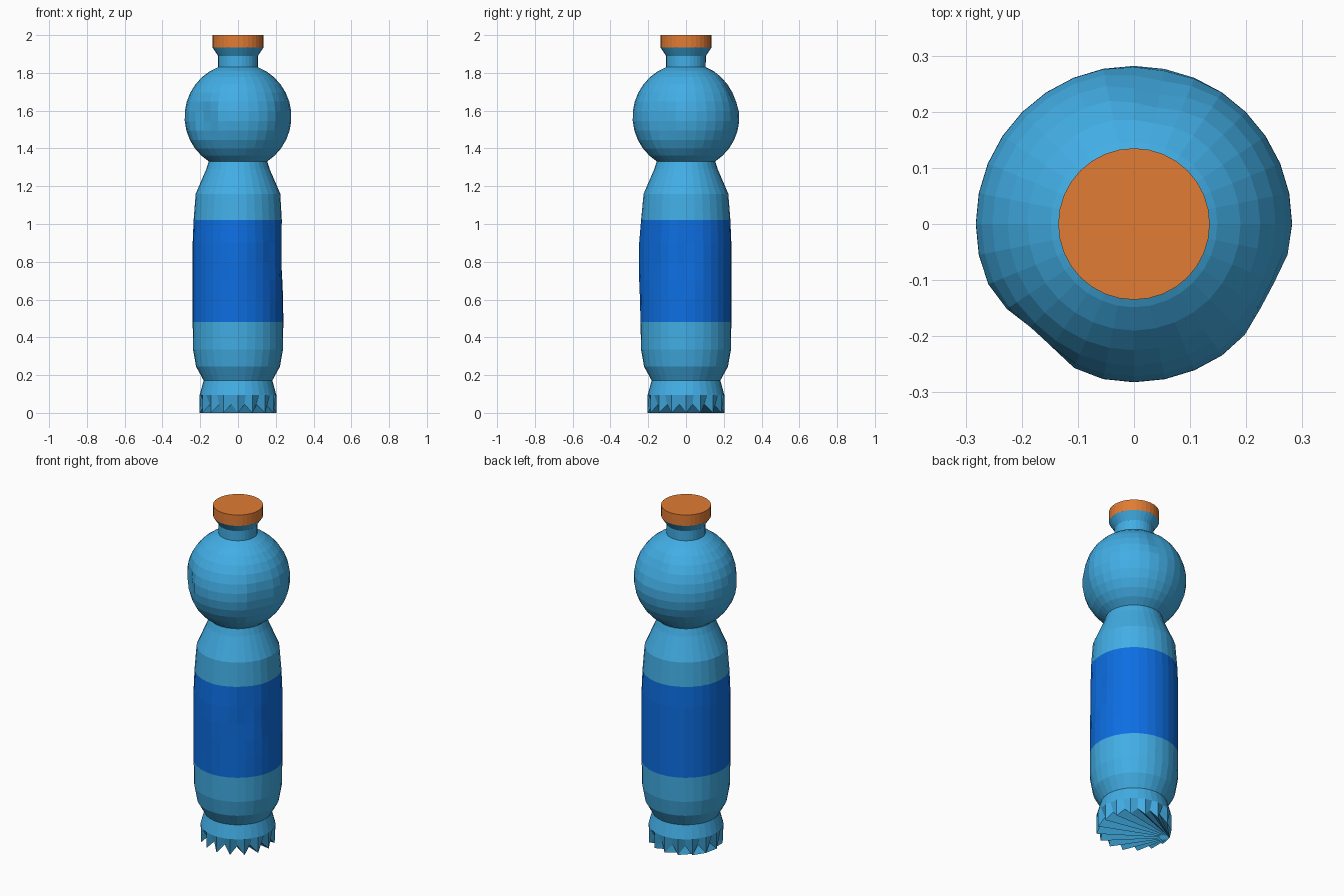
import bpy, bmesh, math

if "Cube" in bpy.data.objects:
    bpy.data.objects.remove(bpy.data.objects["Cube"])

SIDES = 32
# Dents and bulges: angle (deg), height, depth, angular width, height width
DENTS = [
    (228, 1.56, 0.030, 14, 0.09),
    (332, 1.54, 0.016, 13, 0.12),
    (80, 1.70, 0.018, 14, 0.08),
    (0, 0.84, 0.013, 14, 0.15),
    (315, 0.85, 0.010, 12, 0.15),
    (270, 0.80, -0.010, 14, 0.20),
]


def material(name, color):
    m = bpy.data.materials.new(name)
    m.diffuse_color = (*color, 1)
    m.use_nodes = True
    m.node_tree.nodes["Principled BSDF"].inputs["Base Color"].default_value = m.diffuse_color
    return m


BLUE = material("light_blue", (0.054, 0.42, 0.78))
LABEL = material("label_blue", (0.004, 0.156, 0.76))
ORANGE = material("orange", (0.75, 0.2, 0.035))


def dented(r, z, i):
    deg = 360 * i / SIDES
    for a, h, depth, wa, wz in DENTS:
        da = (deg - a + 180) % 360 - 180
        r -= depth * math.exp(-(da / wa) ** 2 - ((z - h) / wz) ** 2)
    return r


def revolve(name, profile, mat, crown=False, cap_bottom=False, cap_top=False):
    """Turn a (radius, height) profile; crown makes the first ring zigzag."""
    bm = bmesh.new()
    rings = []
    for k, (r, z) in enumerate(profile):
        ring = []
        for i in range(SIDES):
            t = math.tau * i / SIDES
            rr, zz = dented(r, z, i), z
            if crown and k == 0 and i % 2:
                rr, zz = r - 0.025, z + 0.045
            ring.append(bm.verts.new((rr * math.cos(t), rr * math.sin(t), zz)))
        rings.append(ring)
    for a, b in zip(rings, rings[1:]):
        for i in range(SIDES):
            j = (i + 1) % SIDES
            bm.faces.new((a[i], a[j], b[j], b[i]))
    if cap_bottom:
        # fan from one tooth tip gives the streaky underside
        f = [rings[0][(14 + i) % SIDES] for i in range(SIDES)]
        for i in range(1, SIDES - 1):
            bm.faces.new((f[0], f[i + 1], f[i]))
    if cap_top:
        bm.faces.new(rings[-1])
    mesh = bpy.data.meshes.new(name)
    bm.to_mesh(mesh)
    bm.free()
    mesh.materials.append(mat)
    obj = bpy.data.objects.new(name, mesh)
    bpy.context.collection.objects.link(obj)
    return obj


# Lower body with the toothed foot
revolve("lower_body", [(0.203, 0), (0.203, 0.095), (0.182, 0.172), (0.222, 0.245),
                       (0.238, 0.335), (0.24, 0.48)], BLUE, crown=True, cap_bottom=True)

# Label band around the middle
revolve("label_band", [(0.24, 0.48), (0.24, 0.6), (0.24, 0.7), (0.24, 0.8),
                       (0.24, 0.9), (0.235, 1.02)], LABEL)

# Shoulder, ball and neck
R, CZ = 0.283, 1.568
lo, hi = math.asin((1.33 - CZ) / R), math.asin((1.832 - CZ) / R)
ball = [(R * math.cos(lo + (hi - lo) * k / 12), CZ + R * math.sin(lo + (hi - lo) * k / 12))
        for k in range(13)]
revolve("upper_body", [(0.235, 1.02), (0.224, 1.16), (0.168, 1.29), (0.155, 1.33)] + ball +
        [(0.105, 1.832), (0.105, 1.89), (0.135, 1.935)], BLUE)

# Screw cap
revolve("cap", [(0.135, 1.935), (0.135, 2.0)], ORANGE, cap_top=True)
